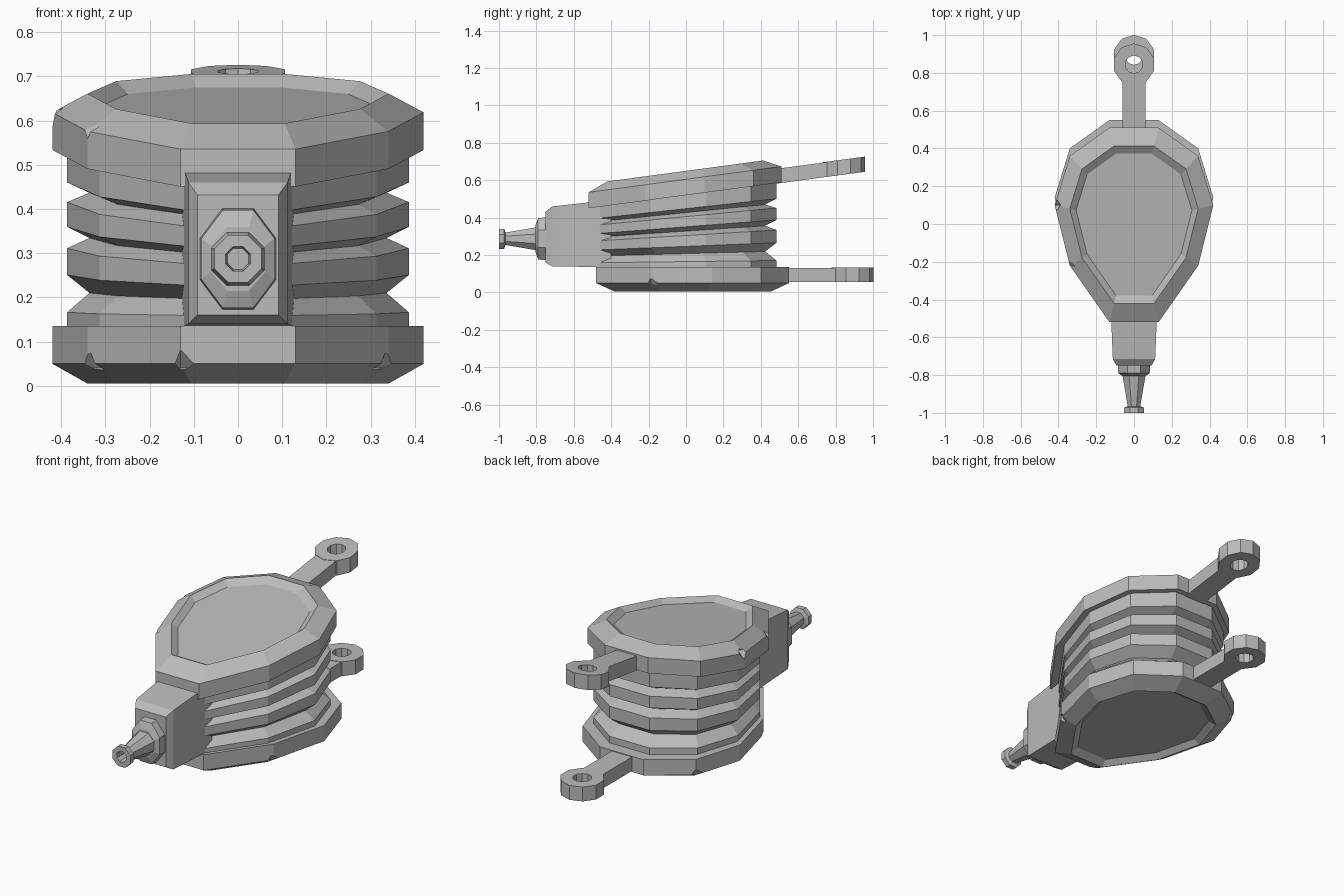
import bpy, bmesh, math
from mathutils import Vector

cube = bpy.data.objects.get("Cube")
if cube:
    bpy.data.objects.remove(cube)

grey = bpy.data.materials.new("plain_grey")
grey.use_nodes = True
grey.diffuse_color = (0.5, 0.5, 0.5, 1)
grey.node_tree.nodes["Principled BSDF"].inputs["Base Color"].default_value = (0.5, 0.5, 0.5, 1)

SLOPE = 0.134          # rise of the tilted upper board per unit of depth
HALF = [(0.13, -0.52), (0.34, -0.22), (0.42, 0.10), (0.34, 0.36), (0.13, 0.51)]
OUTLINE = HALF + [(-x, y) for x, y in reversed(HALF)]


def loft(name, rings, closed=False):
    """Skin a row of equal rings; cap the ends, or join them when closed."""
    bm = bmesh.new()
    loops = [[bm.verts.new(p) for p in ring] for ring in rings]
    pairs = list(zip(loops, loops[1:]))
    if closed:
        pairs.append((loops[-1], loops[0]))
    else:
        bm.faces.new(loops[0])
        bm.faces.new(loops[-1])
    for a, b in pairs:
        for i in range(len(a)):
            j = (i + 1) % len(a)
            bm.faces.new((a[i], a[j], b[j], b[i]))
    bmesh.ops.recalc_face_normals(bm, faces=bm.faces)
    mesh = bpy.data.meshes.new(name)
    bm.to_mesh(mesh)
    bm.free()
    mesh.materials.append(grey)
    obj = bpy.data.objects.new(name, mesh)
    bpy.context.collection.objects.link(obj)
    return obj


def board_ring(scale, z, slope, shift):
    return [(x * scale, y * scale + shift, z + slope * y * scale) for x, y in OUTLINE]


def chip(obj, spots):
    """Knock small notches out of the edges of a board."""
    for spot in spots:
        s = Vector((0.05, 0.05, 0.05))
        p = Vector(spot)
        x, y, z = p
        r = s.x
        cutter = loft("chip_cutter", [
            [(x + k * math.cos(a), y + k * math.sin(a), z + dz)
             for a in (0, math.pi / 2, math.pi, 3 * math.pi / 2)]
            for k, dz in ((0.002, -r), (r, 0), (0.002, r))])
        cutter.hide_render = True
        mod = obj.modifiers.new("chip", "BOOLEAN")
        mod.operation = "DIFFERENCE"
        mod.solver = "EXACT"
        mod.object = cutter
        bpy.context.view_layer.objects.active = obj
        bpy.ops.object.modifier_apply(modifier=mod.name)
        bpy.data.objects.remove(cutter)


def handle(prefix, centre, low, high, slope):
    """Straight neck ending in a faceted ring."""
    def circle(r, z):
        pts = []
        for i in range(10):
            a = math.tau * (i + 0.5) / 10
            y = centre + r * 1.03 * math.sin(a)
            pts.append((r * 1.03 * math.cos(a), y, z + slope * y))
        return pts
    loft(prefix + "_handle_ring",
         [circle(0.108, low), circle(0.108, high), circle(0.046, high), circle(0.046, low)], True)
    loft(prefix + "_handle_neck",
         [[(x, y, z + slope * y) for x, z in
           ((-0.06, low), (0.06, low), (0.06, high - 0.002), (-0.06, high - 0.002))]
          for y in (0.40, centre - 0.07)])


# Boards, each with a chamfered edge and a shallow recessed panel
PROFILE = [(0.73, 0.025), (0.81, 0.0), (1.0, 0.045), (1.0, 0.13)]
lower = loft("lower_board", [board_ring(s, z + 0.005, 0, 0.04) for s, z in PROFILE])
upper = loft("upper_board", [board_ring(s, 0.65 - z, SLOPE, 0) for s, z in PROFILE])
chip(lower, [(-0.13, -0.49, 0.04), (0.35, -0.19, 0.04), (-0.35, -0.19, 0.04), (-0.35, 0.40, 0.04)])
chip(upper, [(-0.35, -0.22, 0.60), (-0.43, 0.10, 0.625)])

# Pleated bag fanning open towards the back
PLEATS = [(0, 0.92), (0.09, 0.92), (0.2, 0.8), (0.30, 0.92), (0.45, 0.92), (0.51, 0.8),
          (0.57, 0.92), (0.71, 0.92), (0.765, 0.8), (0.82, 0.92), (1.02, 0.92)]
rings = []
for t, s in PLEATS:
    rings.append([(x * s, y * s + 0.015, 0.13 + t * (0.39 + SLOPE * y * s)) for x, y in OUTLINE])
loft("pleated_bag", rings)

# Handles
handle("lower", 0.89, 0.055, 0.133, 0)
handle("upper", 0.845, 0.517, 0.598, SLOPE)

# Block that holds the nozzle
loft("nozzle_block", [
    [(-w, y, low), (w, y, low), (w, y, high), (-w, y, high)]
    for y, w, low, high in ((-0.40, 0.125, 0.134, 0.495), (-0.715, 0.112, 0.14, 0.46),
                            (-0.75, 0.092, 0.16, 0.432))])


def octagon(y, rx, rz):
    return [(rx * math.cos(a), y, 0.287 + rz * math.sin(a))
            for a in (math.tau * (i + 0.5) / 8 for i in range(8))]


# Collar, tapered pipe and flared tip
loft("nozzle_collar", [octagon(-0.73, 0.094, 0.125), octagon(-0.79, 0.09, 0.12),
                       octagon(-0.805, 0.066, 0.078)])
loft("nozzle_pipe", [octagon(y, r, r) for y, r in (
    (-0.79, 0.068), (-0.965, 0.036), (-0.972, 0.058), (-1.0, 0.058), (-1.0, 0.03), (-0.94, 0.026))])
